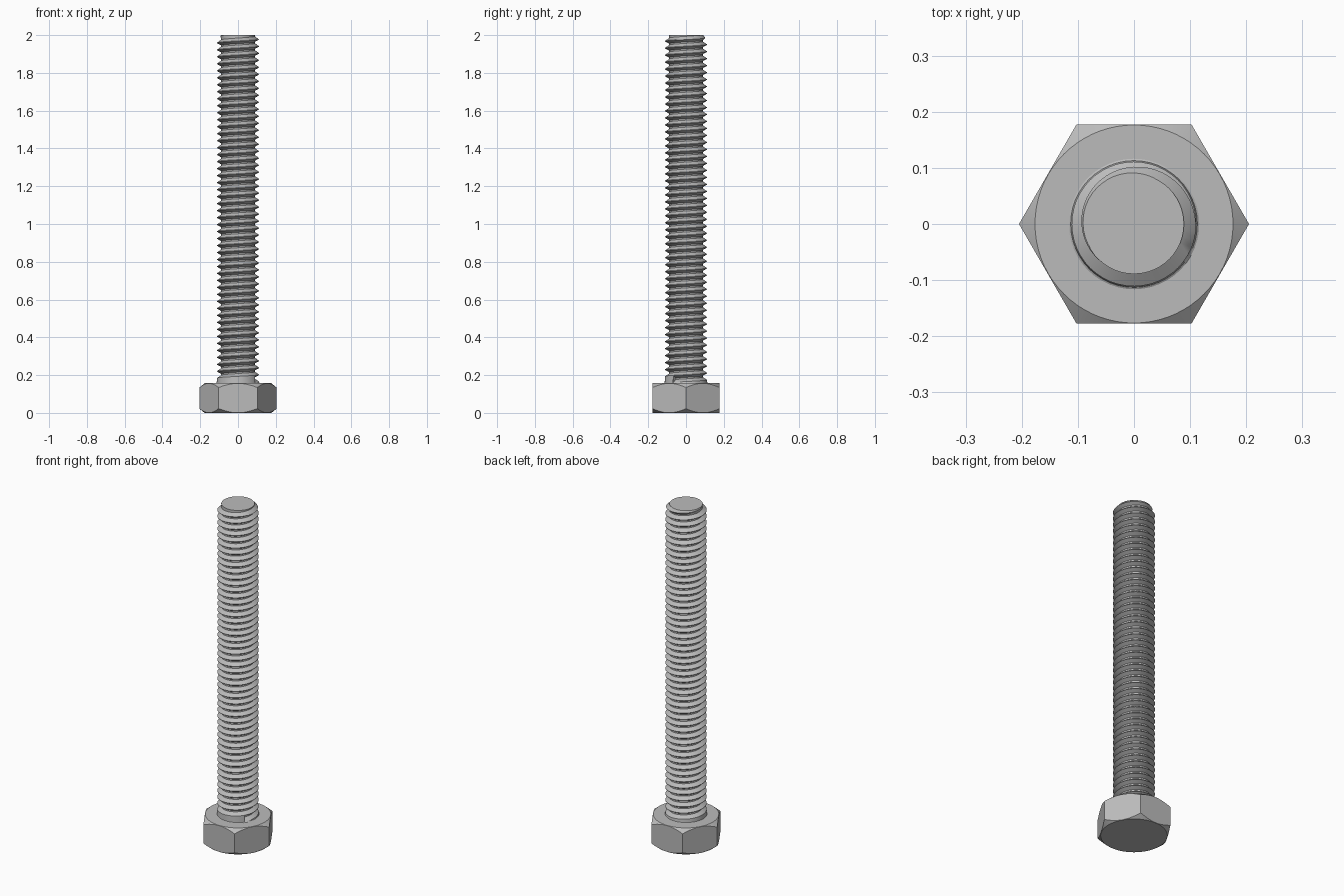
import bpy, bmesh
from math import cos, sin, pi, radians

if "Cube" in bpy.data.objects:
    bpy.data.objects.remove(bpy.data.objects["Cube"])

TOP = 2.0
HEAD_H, FLAT_R, BEVEL_R = 0.157, 0.1775, 0.1765
CREST, ROOT, TIP = 0.111, 0.089, 0.089
PITCH, THREAD_Z, START = 0.037, 0.162, radians(-37)
SEG = 48

steel = bpy.data.materials.new("light_steel_grey")
steel.use_nodes = True
colour = (0.5, 0.5, 0.5, 1)
steel.diffuse_color = colour
steel.node_tree.nodes["Principled BSDF"].inputs["Base Color"].default_value = colour


def finish(name, bm, angle):
    bmesh.ops.recalc_face_normals(bm, faces=bm.faces)
    mesh = bpy.data.meshes.new(name)
    bm.to_mesh(mesh)
    bm.free()
    mesh.materials.append(steel)
    obj = bpy.data.objects.new(name, mesh)
    bpy.context.collection.objects.link(obj)
    bpy.ops.object.select_all(action="DESELECT")
    obj.select_set(True)
    bpy.context.view_layer.objects.active = obj
    bpy.ops.object.shade_smooth_by_angle(angle=radians(angle))


def point(bm, r, a, z):
    return bm.verts.new((r * cos(a), r * sin(a), z))


def bridge(bm, columns):
    for a, b in zip(columns, columns[1:]):
        for i in range(len(a) - 1):
            bm.faces.new((a[i], b[i], b[i + 1], a[i + 1]))


# Hexagonal head, its corners turned down by a cone at both ends
bm = bmesh.new()
columns = []
for k in range(72):
    a = 2 * pi * k / 72
    r = FLAT_R / cos(a % (pi / 3) - pi / 6)
    drop = (r - BEVEL_R) * 0.8
    columns.append([point(bm, BEVEL_R, a, 0), point(bm, r, a, drop),
                    point(bm, r, a, HEAD_H - drop), point(bm, BEVEL_R, a, HEAD_H)])
bridge(bm, columns + columns[:1])
bm.faces.new([c[0] for c in columns])
bm.faces.new([c[-1] for c in columns])
finish("hex_head", bm, 20)

# Threaded shank: one helical strip, its groove profile swept up the axis
bm = bmesh.new()
profile = [(0, CREST), (0.4, ROOT), (0.6, ROOT), (0.93, CREST), (1, CREST)]
turns = int((TOP - THREAD_Z) / PITCH) + 2
strip = []
for k in range(turns * SEG + 1):
    a = START + 2 * pi * k / SEG
    base = THREAD_Z + PITCH * k / SEG
    column = []
    for t, r in profile:
        z = base + t * PITCH
        limit = max(TIP, TIP + (TOP - z) * 0.9)     # lead-in chamfer at the tip
        column.append(point(bm, min(r, limit), a, z))
    strip.append(column)
bridge(bm, strip)
bm.faces.new(strip[0])                              # step where the groove begins

# Collar under the thread, with a small fillet onto the head
collar = []
for k in range(SEG + 1):
    a = START + 2 * pi * k / SEG
    collar.append([point(bm, CREST + 0.007, a, HEAD_H - 0.001),
                   point(bm, CREST + 0.002, a, HEAD_H + 0.002),
                   point(bm, CREST, a, THREAD_Z + PITCH * k / SEG)])
bridge(bm, collar)
bmesh.ops.remove_doubles(bm, verts=bm.verts, dist=0.0001)

# Flat tip
cut = bmesh.ops.bisect_plane(bm, geom=bm.verts[:] + bm.edges[:] + bm.faces[:],
                             plane_co=(0, 0, TOP), plane_no=(0, 0, 1), clear_outer=True)
rim = [e for e in cut["geom_cut"] if isinstance(e, bmesh.types.BMEdge)]
bmesh.ops.holes_fill(bm, edges=rim, sides=0)
finish("threaded_shank", bm, 30)
